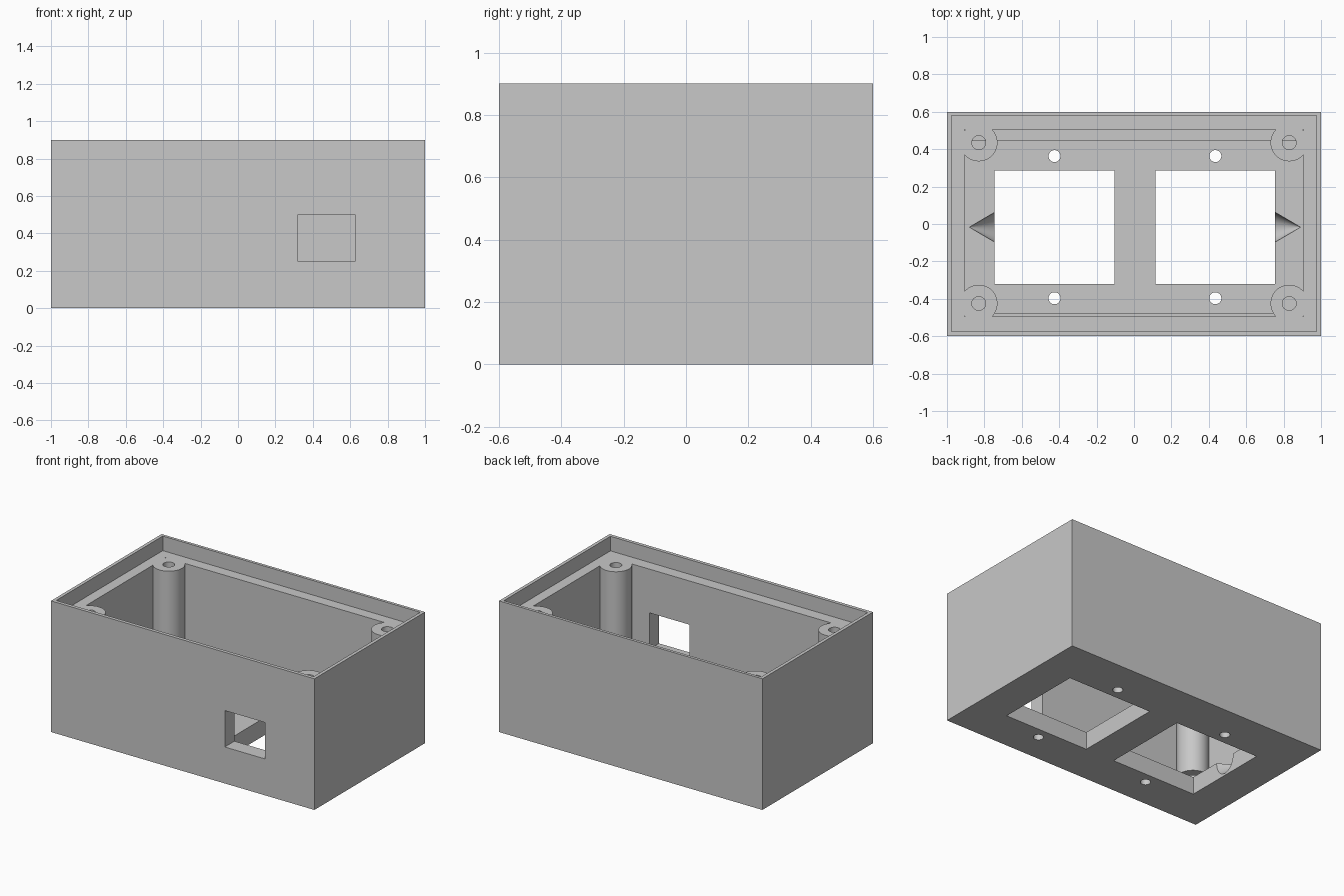
import bpy
import math

if "Cube" in bpy.data.objects:
    bpy.data.objects.remove(bpy.data.objects["Cube"])

grey = bpy.data.materials.new("light_grey")
grey.diffuse_color = (0.58, 0.58, 0.58, 1.0)
grey.use_nodes = True
grey.node_tree.nodes["Principled BSDF"].inputs["Base Color"].default_value = grey.diffuse_color


def block(name, x0, x1, y0, y1, z0, z1):
    bpy.ops.mesh.primitive_cube_add(
        size=1, location=((x0 + x1) / 2, (y0 + y1) / 2, (z0 + z1) / 2))
    ob = bpy.context.object
    ob.name = name
    ob.scale = (x1 - x0, y1 - y0, z1 - z0)
    bpy.ops.object.transform_apply(location=True, rotation=True, scale=True)
    return ob


def rod(name, x, y, r, z0, z1, sides=48):
    bpy.ops.mesh.primitive_cylinder_add(
        vertices=sides, radius=r, depth=z1 - z0, location=(x, y, (z0 + z1) / 2))
    ob = bpy.context.object
    ob.name = name
    bpy.ops.object.transform_apply(location=True, rotation=True, scale=True)
    return ob


def combine(target, tool, operation):
    bpy.context.view_layer.objects.active = target
    mod = target.modifiers.new(operation.lower(), 'BOOLEAN')
    mod.operation = operation
    mod.solver = 'EXACT'
    mod.object = tool
    bpy.ops.object.modifier_apply(modifier=mod.name)
    bpy.data.objects.remove(tool, do_unlink=True)


def cut(tool):
    combine(box, tool, 'DIFFERENCE')


# Outer shell and main cavity
box = block("enclosure_box", -1, 1, -0.6, 0.6, 0, 0.9)
cut(block("cavity", -0.905, 0.905, -0.495, 0.505, 0.186, 1.0))

# Corner screw posts
corners = [(x, y) for x in (-0.83, 0.83) for y in (-0.425, 0.435)]
for x, y in corners:
    combine(box, rod("post", x, y, 0.1, 0.15, 0.85), 'UNION')

# Rim recess for the lid, leaving a ledge flush with the posts
cut(block("lid_recess", -0.977, 0.977, -0.576, 0.58, 0.8, 1.0))

# Lowered floor running under the posts
cut(block("floor_recess", -0.91, 0.91, -0.475, 0.445, 0.12, 0.19))

# Screw holes through the posts
for x, y in corners:
    cut(rod("post_hole", x, y, 0.037, 0.16, 1.0, 32))

# Two floor openings, each with a pair of mounting holes and a tapered notch
cx, cy = 0.005, -0.017
for side in (-1, 1):
    mid = cx + side * 0.43
    cut(block("opening", mid - 0.32, mid + 0.32, cy - 0.303, cy + 0.303, -0.1, 0.15))
    for dy in (-0.38, 0.38):
        cut(rod("mount_hole", mid, cy + dy, 0.032, -0.1, 0.15, 32))
    # Notch: cone with its tip outwards, cut into the floor from the opening
    length = 0.18
    bpy.ops.mesh.primitive_cone_add(
        vertices=48, radius1=0.105, radius2=0, depth=length,
        location=(cx + side * (0.886 - length / 2), cy, 0.1215),
        rotation=(0, side * math.pi / 2, 0))
    cone = bpy.context.object
    bpy.ops.object.transform_apply(location=False, rotation=True, scale=True)
    cone.scale = (1, 1, 1.35)
    bpy.ops.object.transform_apply(location=True, rotation=True, scale=True)
    cut(cone)

# Rectangular port in the front wall
cut(block("port", 0.32, 0.625, -0.7, -0.4, 0.25, 0.5))

# Finish
box.data.materials.clear()
box.data.materials.append(grey)
for poly in box.data.polygons:
    poly.material_index = 0
bpy.ops.object.select_all(action='DESELECT')
box.select_set(True)
bpy.context.view_layer.objects.active = box
bpy.ops.object.shade_smooth_by_angle(angle=math.radians(30))
